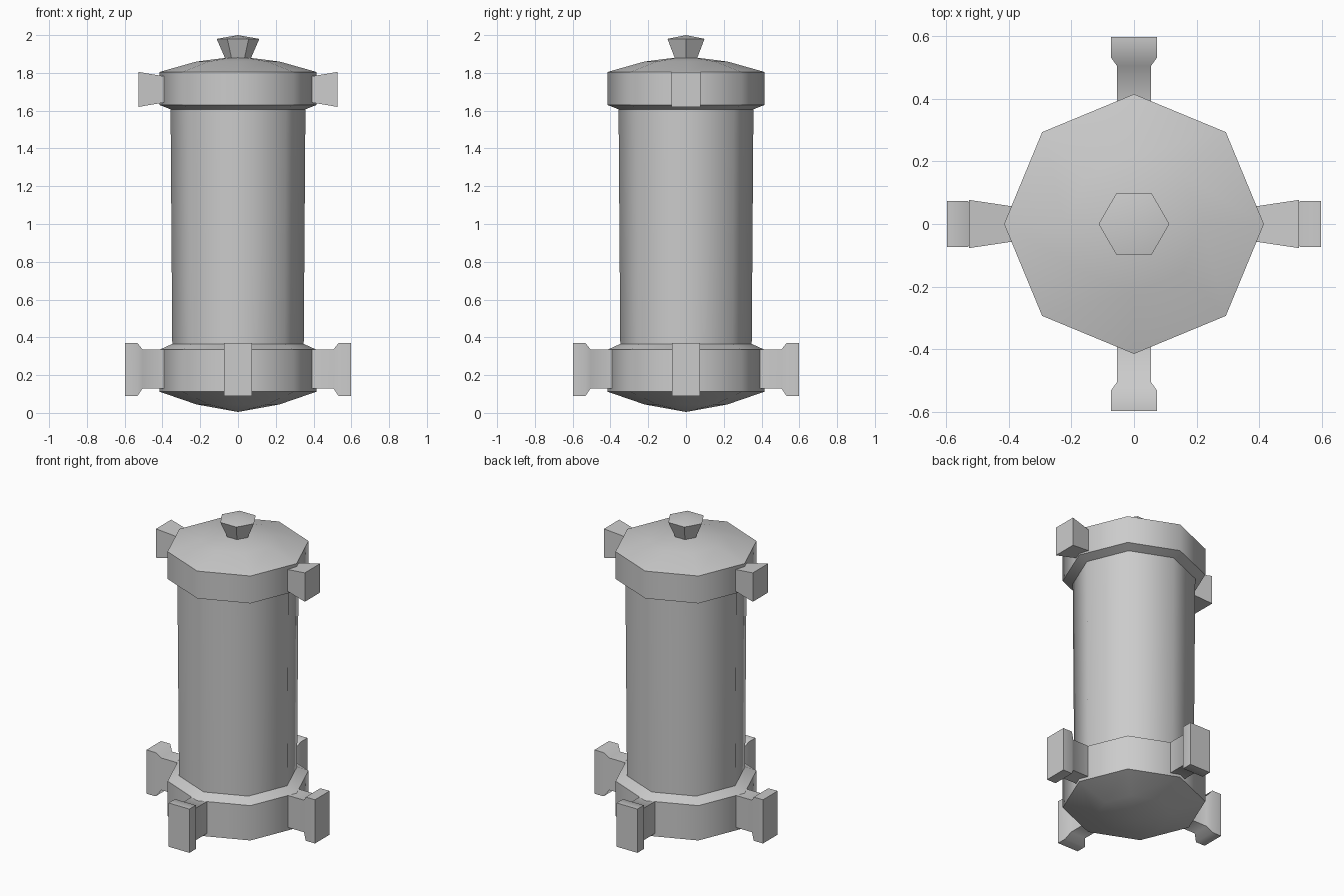
import bpy, bmesh, math

cube = bpy.data.objects.get("Cube")
if cube:
    bpy.data.objects.remove(cube, do_unlink=True)

# Single painted-metal grey
grey = bpy.data.materials.new("light_grey_metal")
grey.use_nodes = True
colour = (0.6, 0.6, 0.6, 1)
grey.diffuse_color = colour
grey.node_tree.nodes["Principled BSDF"].inputs["Base Color"].default_value = colour


def loft(name, rings, smooth_angle):
    """Skin a list of closed rings, cap the ends and shade by angle."""
    bm = bmesh.new()
    loops = [[bm.verts.new(p) for p in ring] for ring in rings]
    n = len(loops[0])
    for a, b in zip(loops, loops[1:]):
        for i in range(n):
            j = (i + 1) % n
            bm.faces.new((a[i], a[j], b[j], b[i]))
    bm.faces.new(loops[0][::-1])
    bm.faces.new(loops[-1])
    bmesh.ops.remove_doubles(bm, verts=bm.verts[:], dist=0.0005)
    bmesh.ops.recalc_face_normals(bm, faces=bm.faces[:])
    mesh = bpy.data.meshes.new(name)
    bm.to_mesh(mesh)
    bm.free()
    mesh.materials.append(grey)
    obj = bpy.data.objects.new(name, mesh)
    bpy.context.collection.objects.link(obj)
    bpy.ops.object.select_all(action='DESELECT')
    obj.select_set(True)
    bpy.context.view_layer.objects.active = obj
    bpy.ops.object.shade_smooth_by_angle(angle=math.radians(smooth_angle))
    return obj


def turned(name, profile, sides, smooth_angle=50):
    """Turn a (radius, height) profile with a vertex on the +x axis."""
    turns = [math.tau * i / sides for i in range(sides)]
    rings = [[(max(r, 0.0001) * math.cos(t), max(r, 0.0001) * math.sin(t), z)
              for t in turns] for r, z in profile]
    return loft(name, rings, smooth_angle)


def bracket(name, sections, direction):
    """Loft rectangles (distance, half width, bottom, top) pointing outward."""
    rings = [[(d, -w, lo), (d, w, lo), (d, w, hi), (d, -w, hi)]
             for d, w, lo, hi in sections]
    obj = loft(name, rings, 60)
    obj.rotation_euler.z = math.radians(direction)


# Octagonal tank: domed base, lower band, tapered barrel, upper band, domed lid
turned("tank", [(0, 0.005), (0.22, 0.045), (0.415, 0.112), (0.415, 0.335),
                (0.348, 0.365), (0.357, 1.607), (0.415, 1.63),
                (0.415, 1.805), (0.22, 1.86), (0, 1.888)], 8)

# Hexagonal lid knob
turned("lid_knob", [(0.065, 1.87), (0.113, 1.98), (0, 2.0)], 6, 30)

# Four flanged brackets around the lower band
flanged = [(0.34, 0.054, 0.13, 0.335), (0.505, 0.054, 0.13, 0.335),
           (0.532, 0.074, 0.09, 0.37), (0.597, 0.074, 0.09, 0.37)]
for side, angle in {"left": 0, "back": 90, "right": 180, "front": 270}.items():
    bracket(f"lower_bracket_{side}", flanged, angle)

# Two flared brackets on the upper band
flared = [(0.36, 0.052, 1.648, 1.777), (0.527, 0.077, 1.62, 1.805)]
for side, angle in {"left": 0, "right": 180}.items():
    bracket(f"upper_bracket_{side}", flared, angle)
